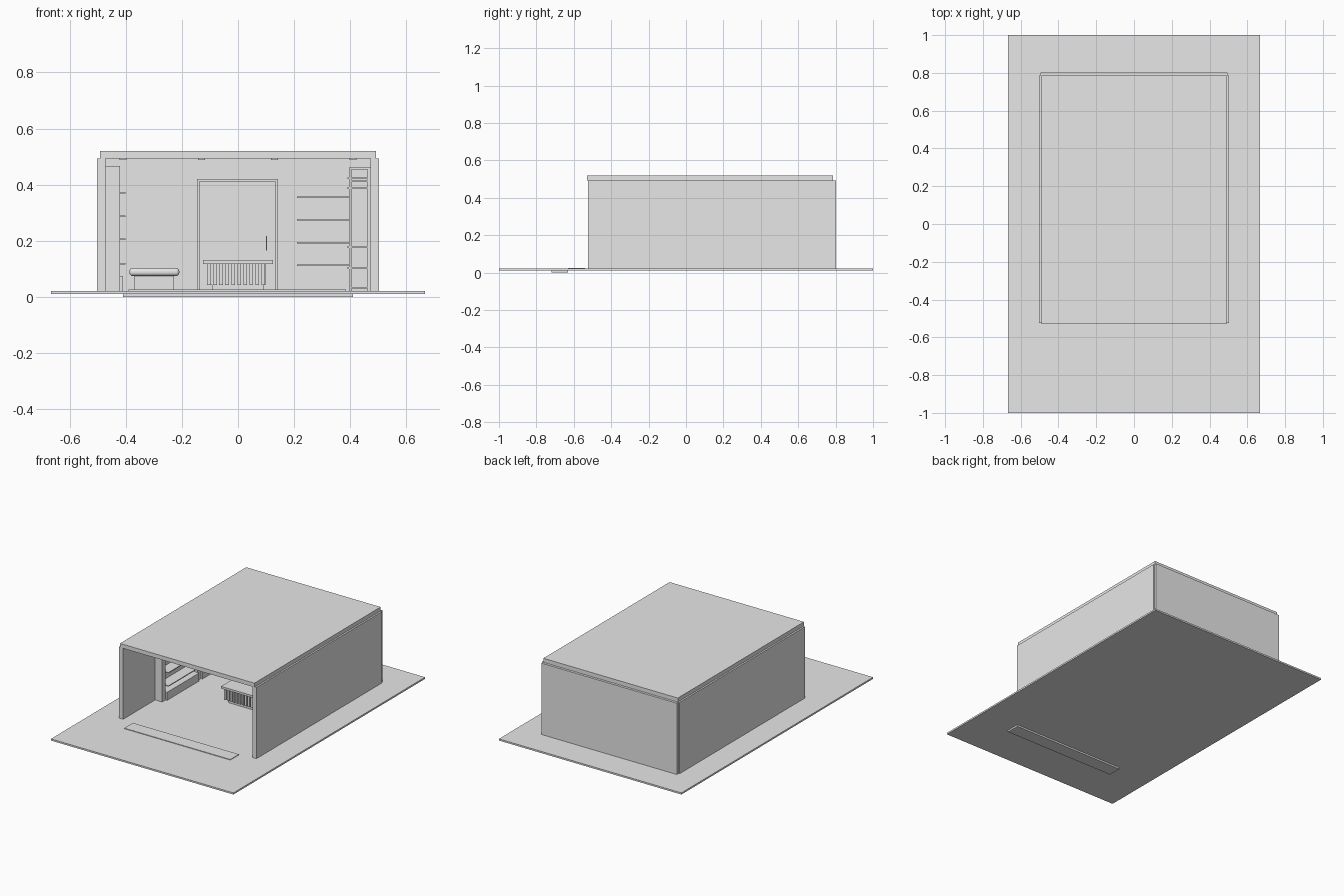
import bpy, bmesh
from mathutils import Vector

if "Cube" in bpy.data.objects:
    bpy.data.objects.remove(bpy.data.objects["Cube"], do_unlink=True)

grey = bpy.data.materials.new("plain grey")
grey.use_nodes = True
COLOUR = (0.8, 0.8, 0.8, 1)
grey.diffuse_color = COLOUR
grey.node_tree.nodes["Principled BSDF"].inputs["Base Color"].default_value = COLOUR


def build(name, boxes, bevel=0.0):
    """One object from boxes given as (x0, x1, y0, y1, z0, z1)."""
    bm = bmesh.new()
    for x0, x1, y0, y1, z0, z1 in boxes:
        low, high = Vector((x0, y0, z0)), Vector((x1, y1, z1))
        size, mid = high - low, (low + high) / 2
        for v in bmesh.ops.create_cube(bm, size=1)["verts"]:
            v.co = v.co * size + mid
    mesh = bpy.data.meshes.new(name)
    bm.to_mesh(mesh)
    bm.free()
    mesh.materials.append(grey)
    obj = bpy.data.objects.new(name, mesh)
    bpy.context.collection.objects.link(obj)
    if bevel:
        mod = obj.modifiers.new("rounding", "BEVEL")
        mod.width, mod.segments = bevel, 5
        for poly in mesh.polygons:
            poly.use_smooth = True
    return obj


FLOOR = 0.022
TOP = 0.493

# Paved ground: square slabs
S = 1 / 6
build("ground_slabs", [(S * i, S * (i + 1), S * j, S * (j + 1), 0.011, FLOOR)
                       for i in range(-4, 4) for j in range(-6, 6)])

# Entrance strip and the sunken strip in front of it
build("entrance_strip", [(-0.39, 0.385, -0.63, -0.54, 0.015, 0.026)])
build("sunken_strip", [(-0.41, 0.41, -0.72, -0.63, 0, 0.013)])

# Shell, open at the front
for side, s in (("left", 1), ("right", -1)):
    a, b = sorted((s * 0.472, s * 0.502))
    build(side + "_wall", [(a, b, -0.525, 0.785, FLOOR, TOP)])
build("back_wall", [(-0.495, 0.495, 0.775, 0.803, FLOOR, TOP)])
build("roof", [(-0.491, 0.491, -0.53, 0.787, TOP, 0.52)])

# Ceiling lamps
build("ceiling_lamps", [(x - 0.013, x + 0.013, y - 0.013, y + 0.013, 0.488, TOP)
                        for x in (-0.41, -0.13, 0.13, 0.41)
                        for y in (-0.2, 0.1, 0.4, 0.65)])

# Right side shelving: upright panels, shelves with lips, plinth
bays = (-0.19, 0.18, 0.55)
build("right_uprights", [(-0.472, -0.421, y, y + 0.035, FLOOR, 0.467) for y in bays])
heights = (0.115, 0.203, 0.285, 0.368)
build("right_shelves", [(-0.472, -0.4, a + 0.035, b, z, z + 0.006)
                        for a, b in zip(bays, bays[1:]) for z in heights])
build("right_plinth", [(-0.472, -0.41, a + 0.035, b, FLOOR, 0.075)
                       for a, b in zip(bays, bays[1:])])

# Left side cabinets: open frames with rails and shelves
parts = []
for y in bays:
    parts += [(x, x + 0.01, y, y + 0.03, FLOOR, 0.46) for x in (0.395, 0.462)]
    parts += [(0.395, 0.472, y, y + 0.03, z, z + 0.006)
              for z in (0.03, 0.1, 0.175, 0.385, 0.41, 0.455)]
build("left_frames", parts)
build("left_shelves", [(0.39, 0.472, bays[0], bays[-1], z, z + 0.006)
                       for z in (0.1, 0.175, 0.385, 0.42)])

# Back wall shelves
build("back_shelves", [(0.21, 0.405, 0.68, 0.775, z, z + 0.006)
                       for z in (0.11, 0.19, 0.272, 0.352)])

# Door with frame and handle
build("door_frame", [(-0.146, -0.137, 0.755, 0.775, FLOOR, 0.42),
                     (0.133, 0.142, 0.755, 0.775, FLOOR, 0.42),
                     (-0.137, 0.133, 0.755, 0.775, 0.411, 0.42)])
build("door", [(-0.137, 0.133, 0.762, 0.775, FLOOR, 0.411)])
build("door_handle", [(0.099, 0.104, 0.745, 0.762, 0.165, 0.217)])

# Counter with slatted front
build("counter_top", [(-0.124, 0.124, 0.0, 0.125, 0.118, 0.132)])
build("counter_body", [(-0.1, 0.098, 0.025, 0.11, 0.043, 0.118),
                       (-0.092, 0.092, 0.03, 0.1, FLOOR, 0.043)])
build("counter_slats", [(-0.11 + 0.0215 * i, -0.097 + 0.0215 * i, 0.012, 0.025, 0.043, 0.118)
                        for i in range(10)])

# Padded bench
build("bench_base", [(-0.37, -0.228, 0.4, 0.58, FLOOR, 0.075)])
build("bench_cushion", [(-0.387, -0.209, 0.38, 0.6, 0.075, 0.103)], bevel=0.012)
